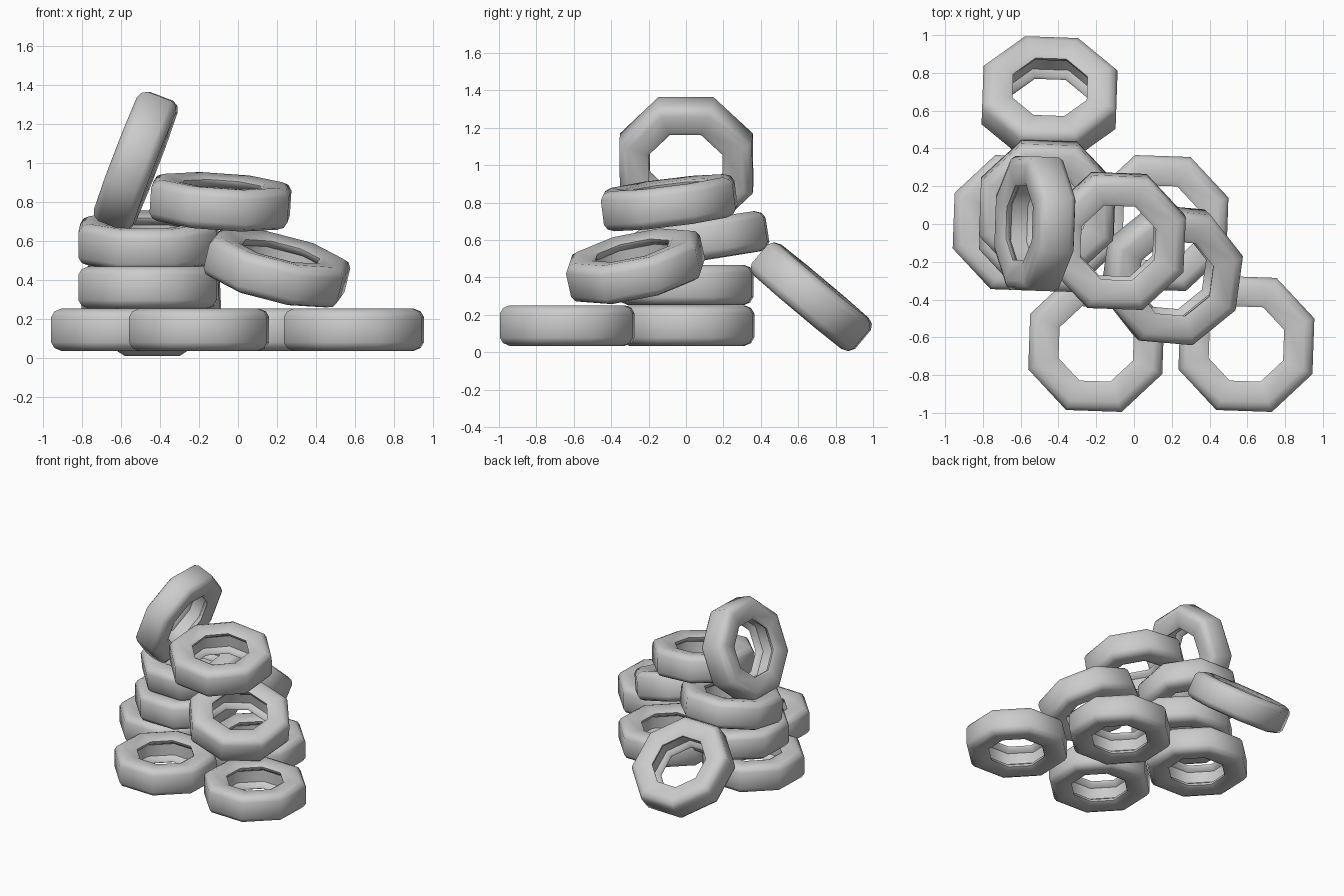
import bpy, bmesh
from math import cos, sin, pi, radians

if "Cube" in bpy.data.objects:
    bpy.data.objects.remove(bpy.data.objects["Cube"])

# Tyre cross-section: (distance to flat, height), closed loop
half = [(0.355, 0.065), (0.338, 0.094), (0.305, 0.108),
        (0.218, 0.098), (0.197, 0.086), (0.201, 0.066), (0.23, 0.045)]
PROFILE = half + [(r, -z) for r, z in reversed(half)]
SIDES = 8


def tyre_mesh():
    """Eight-sided ring swept from the profile."""
    bm = bmesh.new()
    rings = []
    for i in range(SIDES):
        a = 2 * pi * (i + 0.5) / SIDES
        rings.append([bm.verts.new((r / cos(pi / SIDES) * cos(a),
                                    r / cos(pi / SIDES) * sin(a), z))
                      for r, z in PROFILE])
    n = len(PROFILE)
    for i in range(SIDES):
        p, q = rings[i], rings[(i + 1) % SIDES]
        for j in range(n):
            k = (j + 1) % n
            bm.faces.new((p[j], q[j], q[k], p[k]))
    bmesh.ops.recalc_face_normals(bm, faces=bm.faces)
    mesh = bpy.data.meshes.new("tyre")
    bm.to_mesh(mesh)
    bm.free()
    return mesh


# name, centre, rotation in degrees (tilt x, tilt y, spin)
TYRES = [
    ("ground_tyre_front_left", (-0.20, -0.635, 0.143), (0, 0, -2)),
    ("ground_tyre_front_right", (0.595, -0.635, 0.143), (0, 0, -2)),
    ("ground_tyre_back_left", (-0.60, 0.005, 0.143), (0, 0, -2)),
    ("ground_tyre_back_right", (0.14, 0.005, 0.143), (0, 0, -2)),
    ("stacked_tyre_middle", (-0.46, 0.0, 0.36), (0, 0, -2)),
    ("stacked_tyre_upper", (-0.46, 0.08, 0.60), (9, 0, -2)),
    ("slanted_tyre_front", (0.20, -0.27, 0.46), (11, 14.5, -5)),
    ("slanted_tyre_top", (-0.09, -0.09, 0.80), (7, 4, -2)),
    ("upright_tyre", (-0.525, 0.002, 1.01), (0, -69, -2)),
    ("leaning_tyre_back", (-0.447, 0.67, 0.297), (-40, 0, -2)),
]

base = tyre_mesh()
for name, loc, rot in TYRES:
    ob = bpy.data.objects.new(name, base.copy())
    ob.location = loc
    ob.rotation_euler = [radians(d) for d in rot]
    bpy.context.collection.objects.link(ob)
    bpy.ops.object.select_all(action='DESELECT')
    ob.select_set(True)
    bpy.context.view_layer.objects.active = ob
    bpy.ops.object.shade_smooth_by_angle(angle=radians(50))
